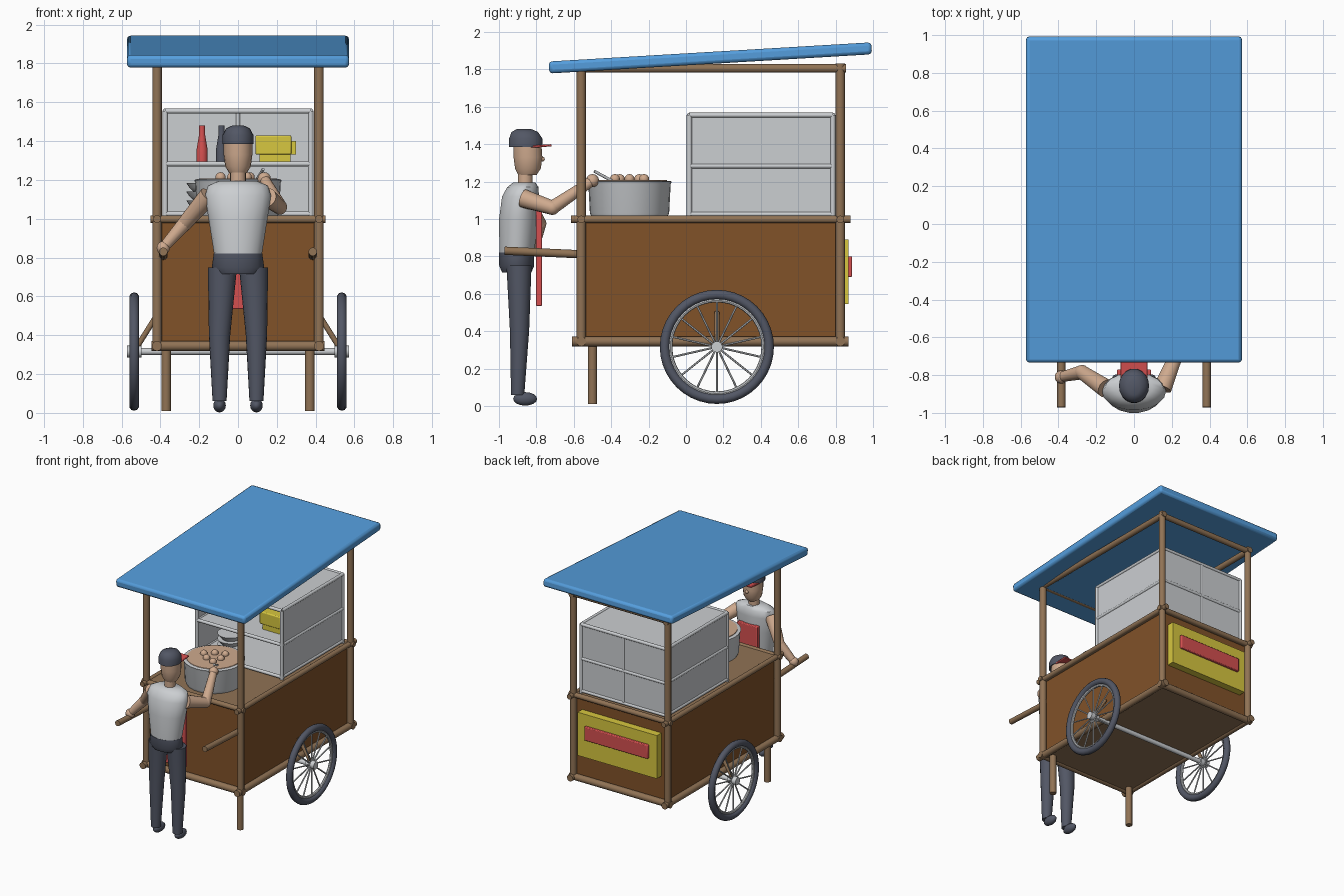
import bpy, bmesh, math
from mathutils import Vector

cube = bpy.data.objects.get("Cube")
if cube:
    bpy.data.objects.remove(cube, do_unlink=True)


def material(name, r, g, b):
    m = bpy.data.materials.new(name)
    m.use_nodes = True
    m.diffuse_color = (r, g, b, 1)
    m.node_tree.nodes["Principled BSDF"].inputs["Base Color"].default_value = (r, g, b, 1)
    return m


BLUE = material("canopy blue", .09, .34, .72)
WOOD = material("light wood", .28, .17, .09)
BROWN = material("brown panel", .22, .085, .022)
GREY = material("light grey", .6, .62, .64)
SLATE = material("dark slate", .085, .095, .13)
SKIN = material("skin", .62, .4, .27)
RED = material("red", .66, .08, .08)
YELLOW = material("yellow", .68, .57, .05)


def finish(name, bm, mat, angle=40):
    bmesh.ops.recalc_face_normals(bm, faces=bm.faces)
    mesh = bpy.data.meshes.new(name)
    bm.to_mesh(mesh)
    bm.free()
    mesh.materials.append(mat)
    mesh.shade_smooth()
    mesh.set_sharp_from_angle(angle=math.radians(angle))
    obj = bpy.data.objects.new(name, mesh)
    bpy.context.collection.objects.link(obj)
    return obj


def box(name, low, high, mat, bevel=0):
    """Box between two opposite corners."""
    low, high = Vector(low), Vector(high)
    bm = bmesh.new()
    bmesh.ops.create_cube(bm, size=1)
    bmesh.ops.scale(bm, vec=high - low, verts=bm.verts)
    obj = finish(name, bm, mat)
    obj.location = (low + high) / 2
    if bevel:
        mod = obj.modifiers.new("Bevel", "BEVEL")
        mod.width, mod.segments = bevel, 2
    return obj


def add_tube(bm, a, b, r, r2=None, seg=14):
    a, b = Vector(a), Vector(b)
    verts = bmesh.ops.create_cone(bm, cap_ends=True, segments=seg, radius1=r,
                                  radius2=r2 or r, depth=(b - a).length)["verts"]
    rot = (b - a).to_track_quat("Z", "Y").to_matrix()
    bmesh.ops.rotate(bm, matrix=rot, verts=verts)
    bmesh.ops.translate(bm, vec=(a + b) / 2, verts=verts)


def tube(name, a, b, r, mat, r2=None):
    bm = bmesh.new()
    add_tube(bm, a, b, r, r2)
    return finish(name, bm, mat)


def ball(name, centre, r, mat):
    bm = bmesh.new()
    bmesh.ops.create_uvsphere(bm, u_segments=14, v_segments=8, radius=r)
    obj = finish(name, bm, mat)
    obj.location = centre
    return obj


def loft(name, rings, mat, seg=18, angle=50):
    """Skin of elliptical rings: (x, y, z, x radius, y radius)."""
    bm = bmesh.new()
    loops = []
    for x, y, z, rx, ry in rings:
        turns = [math.tau * i / seg for i in range(seg)]
        loops.append([bm.verts.new((x + rx * math.cos(t), y + ry * math.sin(t), z)) for t in turns])
    for lo, hi in zip(loops, loops[1:]):
        for i in range(seg):
            j = (i + 1) % seg
            bm.faces.new((lo[i], lo[j], hi[j], hi[i]))
    bm.faces.new(loops[0])
    bm.faces.new(loops[-1])
    return finish(name, bm, mat, angle)


def turned(name, x, y, profile, mat):
    return loft(name, [(x, y, z, r, r) for r, z in profile], mat, 28)


def ring(name, centre, major, minor, mat, seg=40, sides=10):
    """Torus whose axle runs along x."""
    bm = bmesh.new()
    circle = bmesh.ops.create_circle(bm, segments=sides, radius=minor)
    bmesh.ops.translate(bm, vec=(0, major, 0), verts=circle["verts"])
    bmesh.ops.spin(bm, geom=bm.edges[:], cent=(0, 0, 0), axis=(1, 0, 0),
                   angle=math.tau, steps=seg)
    bmesh.ops.remove_doubles(bm, verts=bm.verts, dist=.0005)
    obj = finish(name, bm, mat)
    obj.location = centre
    return obj


# Cart body
FRONT, BACK, POST = -.56, .825, .417
box("cart_body", (-.4, -.545, .345), (.4, .81, .985), BROWN)
box("counter", (-POST, FRONT, .98), (POST, BACK, 1.008), WOOD)
box("cart_floor", (-POST, FRONT, .33), (POST, BACK, .35), WOOD)
for y, top in ((FRONT, 1.81), (BACK, 1.83)):
    end = "front" if y < 0 else "back"
    tube(end + "_bottom_rail", (-.445, y, .345), (.445, y, .345), .026, WOOD)
    tube(end + "_top_rail", (-.45, y, .998), (.45, y, .998), .02, WOOD)
    tube(end + "_roof_rail", (-POST, y, 1.805), (POST, y, 1.805), .022, WOOD)
    for side in (-1, 1):
        tube(end + "_post", (side * POST, y, .33), (side * POST, y, top), .025, WOOD)

# Side rails, legs, handles and axle braces
for side, label in ((-1, "right_"), (1, "left_")):
    x = side * POST
    tube(label + "bottom_rail", (x, -.61, .345), (x, .87, .345), .026, WOOD)
    tube(label + "top_rail", (x, -.615, .998), (x, .88, .998), .02, WOOD)
    tube(label + "roof_rail", (x, -.585, 1.805), (x, .855, 1.805), .023, WOOD)
    tube(label + "leg", (side * .37, -.5, .01), (side * .37, -.5, .34), .025, WOOD)
    tube(label + "handle", (side * .385, -.97, .83), (side * .385, -.54, .81), .022, WOOD)
    tube(label + "axle_brace", (side * .42, .165, .5), (side * .52, .165, .34), .014, WOOD)

# Wheels
AXLE_Y, AXLE_Z = .165, .316
tube("axle", (-.57, AXLE_Y, AXLE_Z), (.57, AXLE_Y, AXLE_Z), .018, GREY)
for side, label in ((-1, "right_"), (1, "left_")):
    hub = Vector((side * .535, AXLE_Y, AXLE_Z))
    ring(label + "tyre", hub, .279, .026, SLATE)
    ring(label + "rim", hub, .249, .011, GREY, sides=8)
    tube(label + "hub", hub - Vector((.038, 0, 0)), hub + Vector((.038, 0, 0)), .03, GREY)
    bm = bmesh.new()
    for i in range(14):
        t = math.tau * i / 14
        tip = Vector((0, math.sin(t), -math.cos(t))) * .25
        add_tube(bm, hub, hub + tip, .0055, seg=6)
    finish(label + "spokes", bm, GREY)

# Canopy
canopy = box("canopy", (-.572, -.734, 1.829), (.572, .994, 1.893), BLUE, .018)
canopy.rotation_euler.x = math.radians(3.4)

# Sign plates on the back
box("sign_board", (-.35, .8, .545), (.35, .868, .89), YELLOW)
box("sign_band", (-.28, .86, .69), (.28, .888, .8), RED, .006)

# Glazed cabinet, open to the front
W, Y0, Y1, Z0, ZM, Z1 = .375, .018, .785, 1.025, 1.283, 1.555
for side, label in ((-1, "right"), (1, "left")):
    x = side * W
    box("cabinet_%s_pane" % label, (x - .004, Y0, Z0), (x + .004, Y1, Z1), GREY)
    for y in (Y0, Y1):
        tube("cabinet_post", (x, y, 1.0), (x, y, Z1), .014, GREY)
box("cabinet_back_pane", (-W, Y1 - .004, Z0), (W, Y1 + .004, Z1), GREY)
for z, name in ((Z0, "base"), (ZM, "shelf"), (Z1, "roof")):
    box("cabinet_" + name, (-W, Y0, z - .005), (W, Y1, z + .005), GREY)
    for y in (Y0, Y1):
        tube("cabinet_cross_bar", (-W, y, z), (W, y, z), .013, GREY)
    for x in (-W, W):
        tube("cabinet_side_bar", (x, Y0, z), (x, Y1, z), .013, GREY)
tube("cabinet_back_mullion", (0, Y1, Z0), (0, Y1, Z1), .011, GREY)

# Goods in the cabinet
for x, mat in ((-.185, RED), (-.085, SLATE)):
    turned("sauce_bottle", x, .2, [(.028, 1.288), (.028, 1.36), (.016, 1.43), (.016, 1.48)], mat)
box("packet_lower", (.11, .15, 1.288), (.27, .3, 1.34), YELLOW)
box("packet_upper", (.09, .14, 1.33), (.275, .29, 1.43), YELLOW, .008)
box("packet_side", (.26, .16, 1.33), (.3, .26, 1.4), YELLOW)
for i in range(3):
    z = 1.035 + i * .045
    turned("bowl", -.17, .15, [(.045, z), (.08, z + .035), (.097, z + .06)], GREY)

# Cooking pot with food and ladle
POT_Y = -.302
turned("pot", 0, POT_Y, [(.2, 1.005), (.212, 1.03), (.22, 1.185), (.226, 1.2), (.212, 1.204)], GREY)
turned("pot_food", 0, POT_Y, [(.205, 1.19), (.2, 1.208)], SKIN)
for i in range(6):
    t = math.tau * i / 6
    spread = .09 if i % 2 else .06
    ball("dumpling", (spread * math.cos(t), POT_Y + spread * math.sin(t), 1.213), .027, SKIN)
tube("ladle", (.13, -.49, 1.255), (.09, -.37, 1.19), .008, GREY)

# Vendor: legs, shoes, hips and shirt
for side, label in ((-1, "right_"), (1, "left_")):
    x = side * .095
    loft(label + "trouser_leg", [(x, -.9, .06, .036, .036), (x, -.89, .4, .055, .052),
                                 (side * .08, -.893, .75, .075, .068)], SLATE)
    shoe = ball(label + "shoe", (x, -.86, .038), 1, SLATE)
    shoe.scale = (.033, .064, .036)
loft("hips", [(0, -.905, .715, .11, .08), (0, -.905, .75, .135, .095),
              (0, -.905, .82, .125, .095)], SLATE)
loft("shirt", [(0, -.905, .81, .122, .094), (0, -.895, 1.0, .152, .106), (0, -.885, 1.12, .17, .1),
               (0, -.872, 1.17, .155, .085), (0, -.865, 1.195, .1, .06)], GREY)
box("apron", (-.09, -.803, .535), (.09, -.77, 1.06), RED, .006)

# Head and cap
loft("neck", [(0, -.86, 1.17, .04, .04), (0, -.86, 1.26, .04, .04)], SKIN)
loft("head", [(0, -.848, 1.235, .045, .05), (0, -.845, 1.27, .066, .07),
              (0, -.845, 1.33, .074, .078), (0, -.848, 1.4, .074, .076)], SKIN)
ball("nose", (0, -.768, 1.32), .013, SKIN)
loft("cap", [(0, -.857, 1.385, .08, .092), (0, -.857, 1.43, .08, .09),
             (0, -.862, 1.465, .062, .072), (0, -.866, 1.48, .03, .04)], SLATE)
brim = box("cap_brim", (-.072, -.83, 1.384), (.072, -.718, 1.396), RED, .004)
brim.rotation_euler.x = math.radians(4)

# Arms: one on the handle, one stirring
arms = {"right": ((-.15, -.87, 1.12), (-.275, -.785, .975), (-.385, -.81, .85)),
        "left": ((.15, -.87, 1.11), (.215, -.715, 1.06), (.135, -.5, 1.205))}
for label, (shoulder, elbow, hand) in arms.items():
    tube(label + "_upper_arm", shoulder, elbow, .05, SKIN, .038)
    ball(label + "_elbow", elbow, .039, SKIN)
    tube(label + "_forearm", elbow, hand, .038, SKIN, .027)
    ball(label + "_hand", hand, .035, SKIN)
